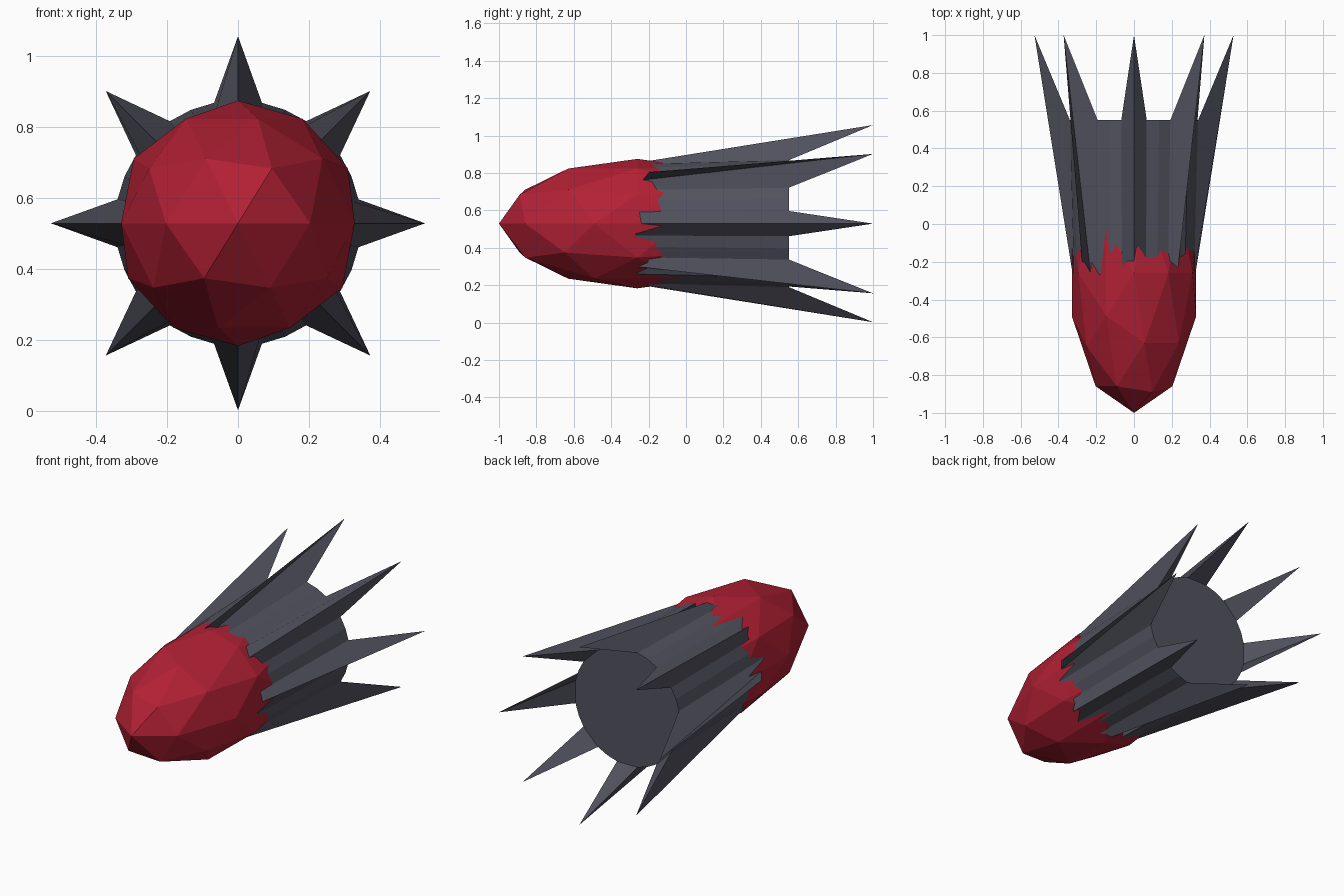
import bpy, bmesh
from math import sin, cos, pi

if "Cube" in bpy.data.objects:
    bpy.data.objects.remove(bpy.data.objects["Cube"])

CZ = 0.529          # height of the long axis
SIDES = 32          # sides of the flared sleeve; every 4th one carries a spike


def material(name, rgb):
    m = bpy.data.materials.new(name)
    m.diffuse_color = (*rgb, 1)
    m.use_nodes = True
    m.node_tree.nodes["Principled BSDF"].inputs["Base Color"].default_value = m.diffuse_color
    return m


def add_object(name, bm, mat):
    bmesh.ops.recalc_face_normals(bm, faces=bm.faces[:])
    me = bpy.data.meshes.new(name)
    bm.to_mesh(me)
    bm.free()
    me.materials.append(mat)
    ob = bpy.data.objects.new(name, me)
    bpy.context.collection.objects.link(ob)
    return ob


red = material("red", (0.45, 0.015, 0.035))
dark = material("dark_grey", (0.085, 0.085, 0.115))

# Faceted red nose: stretched icosphere with its pole upward
bm = bmesh.new()
bmesh.ops.create_icosphere(bm, subdivisions=2, radius=1)
for v in bm.verts:
    v.co = (v.co.x * 0.346, v.co.y * 0.74 - 0.26, v.co.z * 0.346 + CZ)
add_object("nose", bm, red)

# Dark sleeve whose rear rim is pulled out into eight spikes
bm = bmesh.new()


def ring_vert(i, r, y):
    a = 2 * pi * i / SIDES
    return bm.verts.new((r * sin(a), y, CZ + r * cos(a)))


front = [ring_vert(i, 0.324, -0.27) for i in range(SIDES)]
rear = [ring_vert(i, 0.527, 1.0) if i % 4 == 0 else ring_vert(i, 0.346, 0.55)
        for i in range(SIDES)]
for i in range(SIDES):
    j = (i + 1) % SIDES
    bm.faces.new((front[i], front[j], rear[j], rear[i]))

# Front cap, flat rear cap and the back face of each spike
bm.faces.new(front)
bm.faces.new([v for i, v in enumerate(rear) if i % 4])
for i in range(0, SIDES, 4):
    bm.faces.new((rear[i - 1], rear[i], rear[i + 1]))
add_object("spiked_sleeve", bm, dark)
